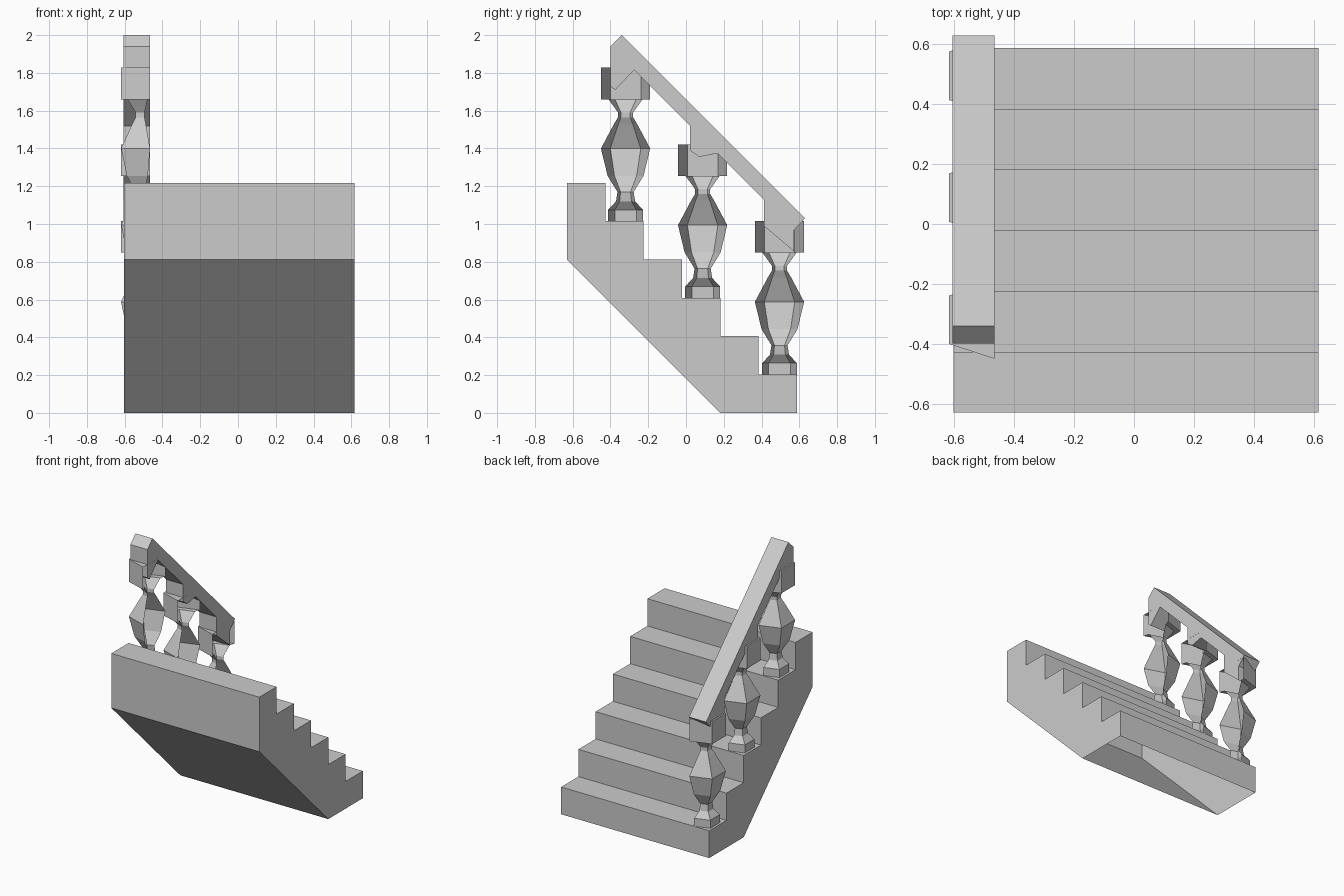
import bpy, bmesh
from math import cos, sin, radians

if "Cube" in bpy.data.objects:
    bpy.data.objects.remove(bpy.data.objects["Cube"])


def finish(bm, name):
    me = bpy.data.meshes.new(name)
    bm.to_mesh(me)
    bm.free()
    ob = bpy.data.objects.new(name, me)
    bpy.context.collection.objects.link(ob)
    return ob


def prism(name, profile, x0, x1, open_bottom=False):
    """Extrude a (y, z) profile along x."""
    bm = bmesh.new()
    face = bm.faces.new([bm.verts.new((x0, y, z)) for y, z in profile])
    ext = bmesh.ops.extrude_face_region(bm, geom=[face])["geom"]
    moved = [g for g in ext if isinstance(g, bmesh.types.BMVert)]
    bmesh.ops.translate(bm, verts=moved, vec=(x1 - x0, 0, 0))
    bmesh.ops.recalc_face_normals(bm, faces=bm.faces[:])
    if open_bottom:
        low = [f for f in bm.faces if all(v.co.z < 1e-4 for v in f.verts)]
        bmesh.ops.delete(bm, geom=low, context='FACES_ONLY')
    return finish(bm, name)


# Staircase: six steps, sloped underside, hollow from below
STEP = 0.203
steps = [(-0.63, 4 * STEP), (-0.63, 6 * STEP)]
for i in range(6):
    y = -0.63 + STEP * (i + 1)
    steps += [(y, STEP * (6 - i)), (y, STEP * (5 - i))]
steps.append((0.182, 0))
prism("stairs", steps, -0.603, 0.617, open_bottom=True)

# Balusters: three outer sides of a five-sided turning, open toward the stairs
TURNING = [(0.097, 0), (0.097, 0.06), (0.053, 0.105), (0.045, 0.155),
           (0.1, 0.24), (0.137, 0.385), (0.064, 0.515), (0.042, 0.55),
           (0.042, 0.575), (0.068, 0.61), (0.095, 0.645), (0.137, 0.645), (0.137, 0.813)]


def baluster(name, y, z):
    bm = bmesh.new()
    rings = []
    for r, h in TURNING:
        rings.append([bm.verts.new((-0.508 + r * cos(radians(a)),
                                    y + r * sin(radians(a)), z + h))
                      for a in (72, 144, 216, 288)])
    for lo, hi in zip(rings, rings[1:]):
        for i in range(3):
            bm.faces.new((lo[i], lo[i + 1], hi[i + 1], hi[i]))
    bm.faces.new(rings[-1])
    finish(bm, name)


for i, y in enumerate((-0.32, 0.088, 0.495)):
    baluster(f"baluster_{i + 1}", y, STEP * (5 - 2 * i))

# Sloping handrail
X0, X1 = -0.607, -0.466
prism("handrail", [(-0.34, 2.0), (-0.4, 1.94), (0.572, 0.968), (0.63, 1.03)], X0, X1)

# Blocks joining the rail to each baluster cap
blocks = [
    [(-0.4, 1.94), (-0.4, 1.73), (-0.375, 1.71), (-0.27, 1.82)],
    [(0.02, 1.53), (0.02, 1.39), (0.07, 1.355), (0.17, 1.375)],
    [(0.412, 1.13), (0.412, 0.99), (0.572, 0.855), (0.572, 0.97)],
]
for i, profile in enumerate(blocks):
    prism(f"rail_block_{i + 1}", profile, X0, X1)
